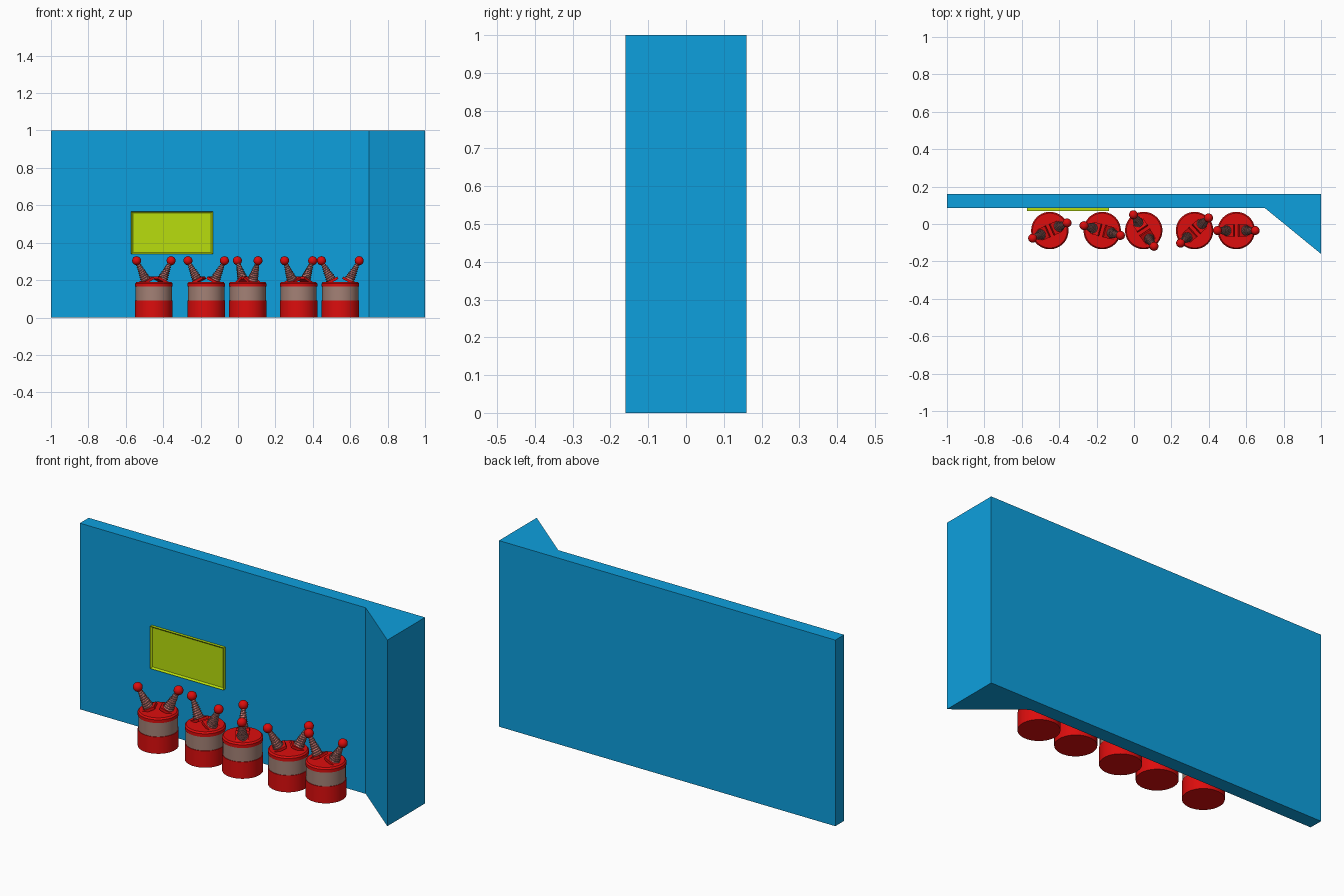
import bpy, bmesh, math
from mathutils import Matrix, Vector

if "Cube" in bpy.data.objects:
    bpy.data.objects.remove(bpy.data.objects["Cube"])


def material(name, rgb):
    m = bpy.data.materials.new(name)
    m.diffuse_color = (*rgb, 1)
    m.use_nodes = True
    m.node_tree.nodes["Principled BSDF"].inputs["Base Color"].default_value = m.diffuse_color
    return m


BLUE = material("blue", (0.004, 0.35, 0.73))
RED = material("red", (0.72, 0.004, 0.004))
TAN = material("tan", (0.37, 0.22, 0.18))
PINK = material("pink", (0.75, 0.22, 0.20))
COIL = material("coil", (0.28, 0.13, 0.12))
LIME = material("lime", (0.48, 0.73, 0.004))


def finish(bm, name, mat, smooth=False):
    bmesh.ops.recalc_face_normals(bm, faces=bm.faces)
    me = bpy.data.meshes.new(name)
    bm.to_mesh(me)
    bm.free()
    me.materials.append(mat)
    if smooth:
        me.shade_smooth()
        me.set_sharp_from_angle(angle=math.radians(35))
    return me


def place(name, me, matrix=Matrix()):
    ob = bpy.data.objects.new(name, me)
    ob.matrix_world = matrix
    bpy.context.collection.objects.link(ob)
    return ob


def lathe(name, profile, mat, steps=40):
    bm = bmesh.new()
    vs = [bm.verts.new((r, 0, z)) for r, z in profile]
    es = [bm.edges.new(p) for p in zip(vs, vs[1:])]
    bmesh.ops.spin(bm, geom=vs + es, cent=(0, 0, 0), axis=(0, 0, 1),
                   angle=math.tau, steps=steps)
    bmesh.ops.remove_doubles(bm, verts=bm.verts, dist=1e-5)
    return finish(bm, name, mat, True)


def box(name, size, mat):
    bm = bmesh.new()
    bmesh.ops.create_cube(bm, size=1)
    bmesh.ops.scale(bm, vec=size, verts=bm.verts)
    return finish(bm, name, mat)


# Wall with the wedge-shaped return at its right end
bm = bmesh.new()
plan = [(-1, 0.16), (-1, 0.085), (0.7, 0.085), (1, -0.16), (1, 0.16)]
face = bm.faces.new([bm.verts.new((x, y, 0)) for x, y in plan])
ext = bmesh.ops.extrude_face_region(bm, geom=[face])
bmesh.ops.translate(bm, vec=(0, 0, 1),
                    verts=[v for v in ext["geom"] if isinstance(v, bmesh.types.BMVert)])
place("wall", finish(bm, "wall", BLUE))

# Wall panel: raised frame around a sunken face
bm = bmesh.new()
bmesh.ops.create_cube(bm, size=1)
bmesh.ops.scale(bm, vec=(0.436, 0.016, 0.228), verts=bm.verts)
bm.normal_update()
front = min(bm.faces, key=lambda f: f.calc_center_median().y)
bmesh.ops.inset_region(bm, faces=[front], thickness=0.012)
bmesh.ops.translate(bm, vec=(0, 0.008, 0), verts=front.verts)
place("wall_panel", finish(bm, "wall_panel", LIME), Matrix.Translation((-0.353, 0.078, 0.453)))

# Canister bodies
lower = lathe("canister_base", [(0, 0), (0.1, 0), (0.1, 0.09), (0, 0.09)], RED)
band = lathe("canister_band", [(0, 0.088), (0.097, 0.088), (0.097, 0.17), (0, 0.17)], TAN)
lid = lathe("canister_lid", [(0, 0.165), (0.1, 0.165), (0.1, 0.182), (0.093, 0.19), (0, 0.19)], RED)

# Antenna parts, built upright along z
plate = box("antenna_plate", (0.075, 0.066, 0.014), RED)
LENGTH = 0.112
cone = lathe("antenna_core", [(0, 0), (0.025, 0), (0.007, LENGTH), (0, LENGTH)], PINK, 20)
bm = bmesh.new()
bmesh.ops.create_uvsphere(bm, u_segments=20, v_segments=12, radius=0.024)
ball = finish(bm, "antenna_ball", RED, True)

# Tapered coil wound round the core
curve = bpy.data.curves.new("antenna_coil", "CURVE")
curve.dimensions = "3D"
curve.bevel_depth = 0.0028
curve.bevel_resolution = 1
curve.use_fill_caps = True
turns, per = 9, 14
spline = curve.splines.new("POLY")
spline.points.add(turns * per)
for i, p in enumerate(spline.points):
    t = i / (turns * per)
    a = math.tau * i / per
    r = 0.0265 - 0.018 * t
    p.co = (r * math.cos(a), r * math.sin(a), 0.004 + (LENGTH - 0.012) * t, 1)
temp = place("coil_helper", curve)
bpy.context.view_layer.update()
coil = bpy.data.meshes.new_from_object(temp.evaluated_get(bpy.context.evaluated_depsgraph_get()))
coil.materials.clear()
coil.materials.append(COIL)
coil.shade_smooth()
bpy.data.objects.remove(temp)

# Five canisters, each turned differently with two outward-leaning antennae
spots = [(-0.45, 24), (-0.17, -15), (0.052, -57), (0.324, 42), (0.547, 0)]
for n, (x, turn) in enumerate(spots, 1):
    body = Matrix.Translation((x, -0.035, 0)) @ Matrix.Rotation(math.radians(turn), 4, "Z")
    for me in (lower, band, lid):
        place(f"{me.name}_{n}", me, body)
    for side, spin in (("right", 0), ("left", math.pi)):
        lean = (body @ Matrix.Rotation(spin, 4, "Z") @ Matrix.Translation((0.046, 0, 0.196))
                @ Matrix.Rotation(math.radians(27), 4, "Y"))
        for me, z in ((plate, 0), (cone, 0.005), (coil, 0.005), (ball, 0.121)):
            place(f"{me.name}_{side}_{n}", me, lean @ Matrix.Translation((0, 0, z)))
